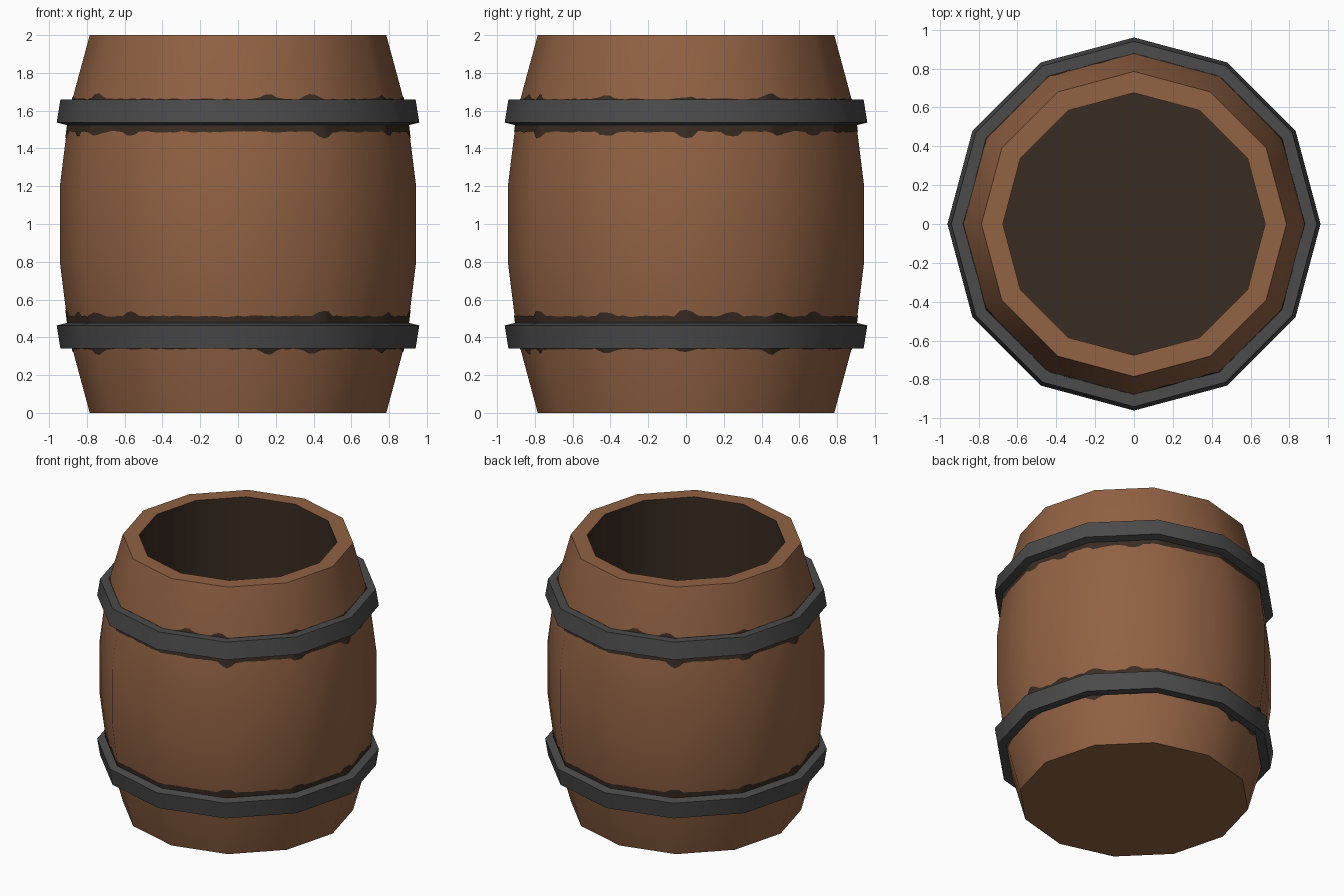
import bpy, bmesh, math, random

if "Cube" in bpy.data.objects:
    bpy.data.objects.remove(bpy.data.objects["Cube"])

SIDES = 12
random.seed(4)


def material(name, rgb):
    m = bpy.data.materials.new(name)
    m.diffuse_color = (*rgb, 1)
    m.use_nodes = True
    m.node_tree.nodes["Principled BSDF"].inputs["Base Color"].default_value = m.diffuse_color
    return m


wood = material("brown wood", (0.285, 0.122, 0.057))
dark = material("dark wood", (0.042, 0.025, 0.016))
iron = material("grey iron", (0.070, 0.070, 0.070))


def finish(bm, name, mats, recalc=True):
    if recalc:
        bmesh.ops.recalc_face_normals(bm, faces=bm.faces)
    me = bpy.data.meshes.new(name)
    bm.to_mesh(me)
    bm.free()
    for m in mats:
        me.materials.append(m)
    for p in me.polygons:
        p.use_smooth = True
    me.set_sharp_from_angle(angle=math.radians(35))
    ob = bpy.data.objects.new(name, me)
    bpy.context.collection.objects.link(ob)
    return ob


def lathe(bm, profile, closed):
    """Spin (radius, z) points into 12-sided rings; cap ends unless closed."""
    rings = [[bm.verts.new((r * math.sin(a), -r * math.cos(a), z))
              for a in (math.tau * i / SIDES for i in range(SIDES))]
             for r, z in profile]
    pairs = list(zip(rings, rings[1:]))
    if closed:
        pairs.append((rings[-1], rings[0]))
    for a, b in pairs:
        for i in range(SIDES):
            j = (i + 1) % SIDES
            bm.faces.new((a[i], a[j], b[j], b[i]))
    if not closed:
        bm.faces.new(rings[0])
        bm.faces.new(rings[-1])


# Barrel body: bulging staves, flat rim, dark hollow inside
OUTER = [(0.785, 0), (0.893, 0.4), (0.943, 0.8),
         (0.943, 1.2), (0.893, 1.6), (0.785, 2.0)]
INNER = 0.675
bm = bmesh.new()
lathe(bm, OUTER + [(INNER, 2.0), (INNER, 0.12)], False)
for f in bm.faces:
    if all(math.hypot(v.co.x, v.co.y) < INNER + 0.01 for v in f.verts):
        f.material_index = 1
finish(bm, "barrel_body", [wood, dark])


def mirror_z(z, low):
    return 2 - z if low else z


# Iron hoops, the lower one a mirror of the upper
HOOP = [(0.865, 1.66), (0.94, 1.66), (0.96, 1.537), (0.89, 1.52)]
for low, name in ((False, "upper_hoop"), (True, "lower_hoop")):
    bm = bmesh.new()
    lathe(bm, [(r, mirror_z(z, low)) for r, z in HOOP], True)
    finish(bm, name, [iron])


def barrel_radius(z):
    for (r0, z0), (r1, z1) in zip(OUTER, OUTER[1:]):
        if z0 <= z <= z1:
            return r0 + (r1 - r0) * (z - z0) / (z1 - z0)


def surface_point(deg, z):
    """Point just outside the 12-sided barrel wall."""
    r = (barrel_radius(z) + 0.003) * math.cos(math.radians(15))
    r /= math.cos(math.radians(deg % 30 - 15))
    a = math.radians(deg)
    return (r * math.sin(a), -r * math.cos(a), z)


# Ragged dark stains beside the hoops (pattern repeats each half turn)
INNER_BUMPS = {30: .032, 62: .022, 90: .035, 106: .025, 123: .018, 140: .022}
OUTER_BUMPS = {11: .028, 27: .026, 61: .020, 90: .012, 121: .028}
STEP = 2


def stain(name, hidden_z, edge_z, bumps, low):
    sign = 1 if edge_z > hidden_z else -1
    edges = []
    for d in range(0, 180, STEP):
        grow = random.uniform(-0.004, 0.004)
        for c, h in bumps.items():
            grow += h * max(0, min(1, 1.5 - abs(d - c) / 2.7))
        edges.append(edge_z + sign * grow)
    edges *= 2
    bm = bmesh.new()
    cols = []
    for i, e in enumerate(edges):
        zs = sorted(mirror_z(z, low) for z in (hidden_z, e))
        cols.append([bm.verts.new(surface_point(i * STEP, z)) for z in zs])
    for i, a in enumerate(cols):
        b = cols[(i + 1) % len(cols)]
        bm.faces.new((a[0], b[0], b[1], a[1]))
    finish(bm, name, [dark], recalc=False)


for low, prefix in ((False, "upper"), (True, "lower")):
    stain(prefix + "_inner_stain", 1.56, 1.488, INNER_BUMPS, low)
    stain(prefix + "_outer_stain", 1.63, 1.662, OUTER_BUMPS, low)
